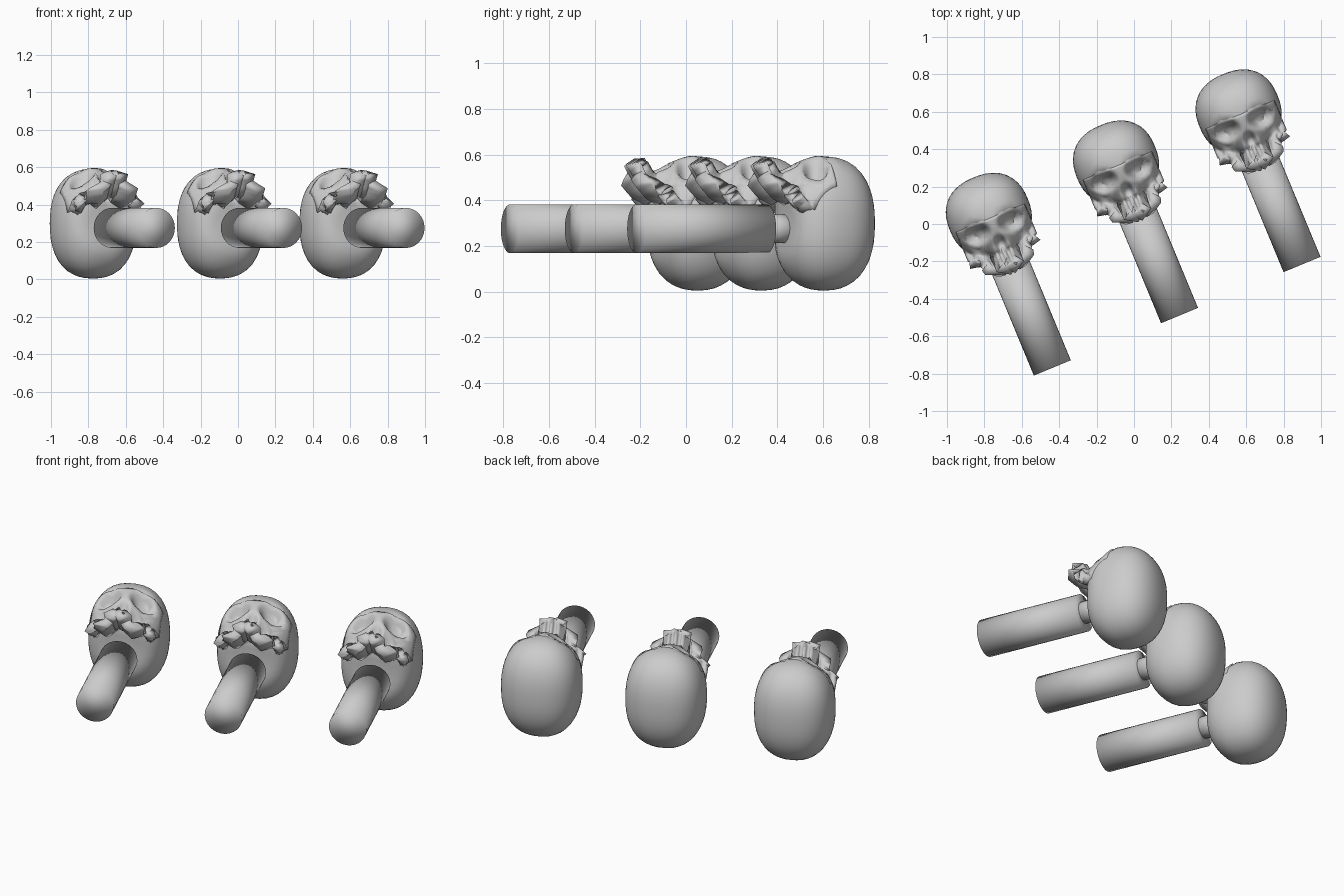
import bpy, bmesh, math
from mathutils import Matrix, Vector

if "Cube" in bpy.data.objects:
    bpy.data.objects.remove(bpy.data.objects["Cube"])

# Local frame: x across the face, -y towards the jaw and handle, z out of the face
HALF = Vector((0.225, 0.215, 0.293))
POWER = 2.35
MID_Z = 0.298
HANDLE_Z = 0.275


def interp(points, t):
    for (a, p), (b, q) in zip(points, points[1:]):
        if t <= b:
            return p + (q - p) * (t - a) / (b - a)
    return points[-1][1]


def bump(x, y, cx, cy, rx, ry):
    return math.exp(-(((x - cx) / rx) ** 2 + ((y - cy) / ry) ** 2) ** 2)


def sockets(x, y):
    eyes = bump(abs(x), y, 0.095, -0.075, 0.058, 0.045)
    nose = bump(x, y, 0, -0.165, 0.028, 0.035)
    return 0.085 * eyes + 0.05 * nose


def dome_z(x, y):
    s = 1 - abs(x / HALF.x) ** POWER - abs(y / HALF.y) ** POWER
    return MID_Z + HALF.z * max(s, 0) ** (1 / POWER)


def finish(bm, name):
    me = bpy.data.meshes.new(name)
    bm.to_mesh(me)
    bm.free()
    for p in me.polygons:
        p.use_smooth = True
    return me


def make_cranium():
    bm = bmesh.new()
    bmesh.ops.create_icosphere(bm, subdivisions=4, radius=1)
    for v in bm.verts:
        d = v.co.normalized()
        r = sum(abs(c) ** POWER for c in d) ** (-1 / POWER)
        x, y, z = (d[i] * r * HALF[i] for i in range(3))
        if z > 0:
            z -= 1.15 * sockets(x, y) * min(1, z / 0.1)
        # flattened, slightly hollow skull base around the neck
        if y < 0:
            y += 0.025 * bump(x, z, 0, 0, 0.13, 0.12)
        v.co = (x, y, z + MID_Z)
    return finish(bm, "cranium")


def make_face():
    # ragged lower edge: cheek points at the sides, teeth in the middle
    edge = [(0, .25), (.1, .292), (.2, .25), (.3, .27), (.4, .298), (.5, .235),
            (.62, .195), (.75, .185), (.85, .205), (.92, .18), (1, .19)]
    height = [(0, .585), (.15, .58), (.4, .52), (.6, .47), (.8, .46), (1, .42)]
    nx, ny = 40, 18
    bm = bmesh.new()
    grid = []
    for i in range(nx + 1):
        a = 2 * i / nx - 1
        row = []
        for j in range(ny + 1):
            b = j / ny
            x = 0.2 * a
            y = -0.02 - b * (interp(edge, abs(a)) - 0.02)
            k = b ** 1.5
            z = (1 - k) * (dome_z(x, y) + 0.004) + k * interp(height, abs(a))
            row.append(bm.verts.new((x, y, z - sockets(x, y))))
        grid.append(row)
    for i in range(nx):
        for j in range(ny):
            bm.faces.new((grid[i][j], grid[i][j + 1], grid[i + 1][j + 1], grid[i + 1][j]))
    return finish(bm, "face")


def make_rod(name, radius, near, far):
    bm = bmesh.new()
    bmesh.ops.create_cone(bm, cap_ends=True, segments=32, radius1=radius,
                          radius2=radius, depth=far - near)
    m = Matrix.Translation((0, -(near + far) / 2, HANDLE_Z)) @ Matrix.Rotation(math.pi / 2, 4, 'X')
    bmesh.ops.transform(bm, matrix=m, verts=bm.verts)
    return finish(bm, name)


parts = [make_cranium(), make_face(),
         make_rod("neck", 0.063, 0.12, 0.30),
         make_rod("handle", 0.107, 0.27, 0.887)]

# three identical pieces set out on a diagonal
for n, (x, y) in enumerate([(-0.776, 0.05), (-0.096, 0.33), (0.559, 0.603)], 1):
    for me in parts:
        ob = bpy.data.objects.new(f"{me.name}_{n}", me)
        bpy.context.collection.objects.link(ob)
        ob.location = (x, y, 0)
        ob.rotation_euler.z = math.radians(22.5)
        if me.name.startswith("face"):
            sol = ob.modifiers.new("thickness", 'SOLIDIFY')
            sol.thickness = 0.06
            sol.offset = -1
